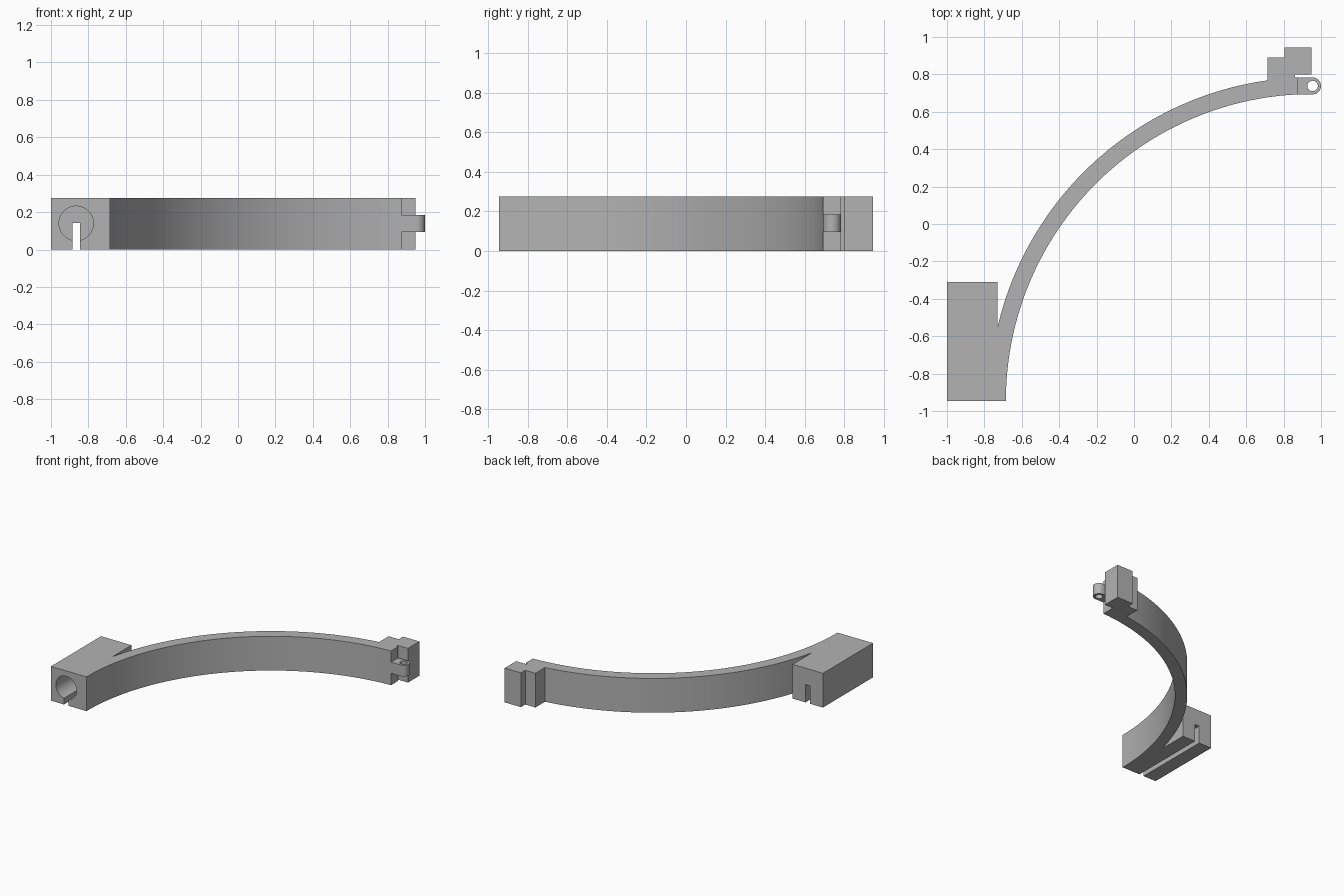
import bpy
import bmesh
from math import acos, cos, sin, pi, radians
from mathutils import Matrix

HEIGHT = 0.275
CX, CY = 0.955, -0.945          # centre of the curved band
R_IN, R_OUT = 1.64, 1.73
LUG_Y, LUG_R = 0.738, 0.045

cube = bpy.data.objects.get("Cube")
if cube:
    bpy.data.objects.remove(cube, do_unlink=True)

grey = bpy.data.materials.new("plain grey")
grey.use_nodes = True
colour = (0.45, 0.45, 0.45, 1)
grey.diffuse_color = colour
grey.node_tree.nodes["Principled BSDF"].inputs["Base Color"].default_value = colour


def arc(x, y, r, start, end, steps):
    return [(x + r * cos(start + (end - start) * i / steps),
             y + r * sin(start + (end - start) * i / steps)) for i in range(steps + 1)]


def extrude(name, outline, low, high, matrix=Matrix()):
    """Closed outline in XY, raised from low to high, then placed by matrix."""
    bm = bmesh.new()
    face = bm.faces.new([bm.verts.new((x, y, low)) for x, y in outline])
    top = bmesh.ops.extrude_face_region(bm, geom=[face])["geom"]
    bmesh.ops.translate(bm, vec=(0, 0, high - low),
                        verts=[v for v in top if isinstance(v, bmesh.types.BMVert)])
    bmesh.ops.transform(bm, matrix=matrix, verts=bm.verts)
    bmesh.ops.recalc_face_normals(bm, faces=bm.faces)
    mesh = bpy.data.meshes.new(name)
    bm.to_mesh(mesh)
    bm.free()
    mesh.materials.append(grey)
    obj = bpy.data.objects.new(name, mesh)
    bpy.context.collection.objects.link(obj)
    return obj


def activate(obj):
    bpy.ops.object.select_all(action="DESELECT")
    obj.select_set(True)
    bpy.context.view_layer.objects.active = obj


def cut(obj, cutter):
    mod = obj.modifiers.new("cut", "BOOLEAN")
    mod.operation = "DIFFERENCE"
    mod.solver = "EXACT"
    mod.object = cutter
    activate(obj)
    bpy.ops.object.modifier_apply(modifier=mod.name)
    bpy.data.objects.remove(cutter, do_unlink=True)


# Curved band with the stepped end catch and the square socket block
inner = arc(CX, CY, R_IN, pi, acos((0.875 - CX) / R_IN), 48)
catch = [(0.875, 0.783), (0.86, 0.783), (0.86, 0.80), (0.95, 0.80), (0.95, 0.945),
         (0.805, 0.945), (0.805, 0.89), (0.715, 0.89)]
outer = arc(CX, CY, R_OUT, acos((0.715 - CX) / R_OUT), acos((-0.73 - CX) / R_OUT), 48)
block = [(-0.73, -0.31), (-1, -0.31), (-1, CY)]
band = extrude("curved_band", inner + catch + outer + block, 0, HEIGHT)

# Blind round bore from the front and a slot along the whole underside
upright = Matrix.Rotation(radians(90), 4, "X")      # local z becomes -y
bore = arc(-0.865, 0.14, 0.092, 0, 2 * pi, 48)[:-1]
cut(band, extrude("bore_cutter", bore, 0.40, 1.0, upright))
slot = [(-0.885, -0.1), (-0.845, -0.1), (-0.845, 0.143), (-0.885, 0.143)]
cut(band, extrude("slot_cutter", slot, 0.2, 1.0, upright))

# Hinge lug with a rounded tip and a pin hole
tip = arc(CX, LUG_Y, LUG_R, -pi / 2, pi / 2, 20)
lug = extrude("hinge_lug", tip + [(0.873, LUG_Y + LUG_R), (0.873, LUG_Y - LUG_R)], 0.095, 0.185)
cut(lug, extrude("pin_cutter", arc(CX, LUG_Y, 0.028, 0, 2 * pi, 32)[:-1], 0, HEIGHT))

for part in (band, lug):
    activate(part)
    bpy.ops.object.shade_smooth_by_angle(angle=radians(30))
